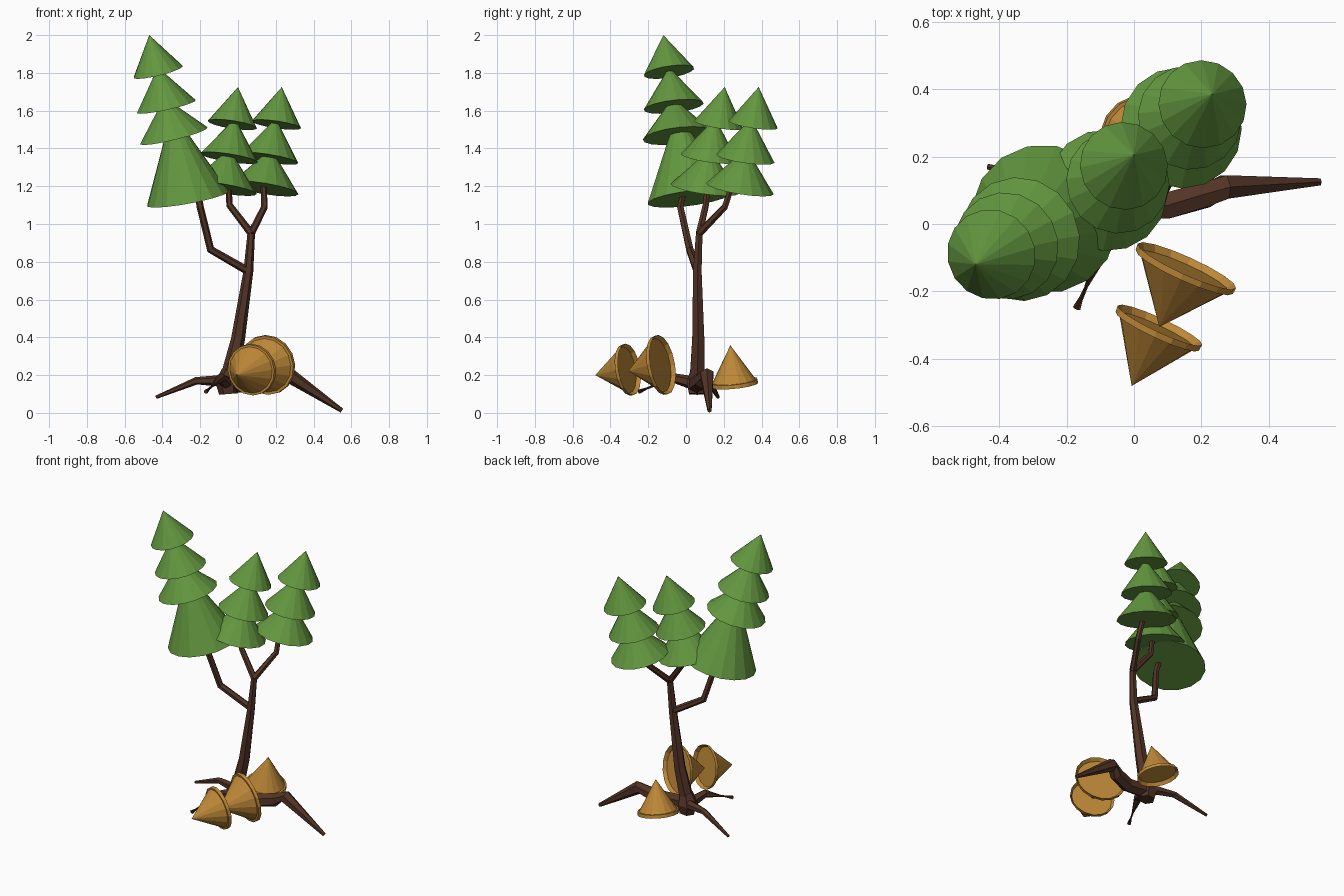
import bpy, bmesh
from math import cos, sin, tau
from mathutils import Vector

if "Cube" in bpy.data.objects:
    bpy.data.objects.remove(bpy.data.objects["Cube"], do_unlink=True)


def material(name, rgb):
    m = bpy.data.materials.new(name)
    m.use_nodes = True
    m.diffuse_color = (*rgb, 1)
    bsdf = next(n for n in m.node_tree.nodes if n.type == 'BSDF_PRINCIPLED')
    bsdf.inputs["Base Color"].default_value = (*rgb, 1)
    bsdf.inputs["Roughness"].default_value = 0.9
    return m


GREEN = material("leaf green", (0.125, 0.31, 0.05))
BROWN = material("bark brown", (0.085, 0.034, 0.019))
ORANGE = material("cone orange", (0.52, 0.25, 0.04))


def finish(bm, name, mat):
    bmesh.ops.recalc_face_normals(bm, faces=bm.faces)
    mesh = bpy.data.meshes.new(name)
    bm.to_mesh(mesh)
    bm.free()
    mesh.materials.append(mat)
    obj = bpy.data.objects.new(name, mesh)
    bpy.context.collection.objects.link(obj)
    return obj


def cone(name, mat, base, apex, radius, hole=0):
    """Flat-sided cone from a base centre to a tip, optionally with a pit in the base."""
    base, apex = Vector(base), Vector(apex)
    axis = apex - base
    turn = axis.to_track_quat('Z', 'Y')
    bm = bmesh.new()
    ring = [bm.verts.new(base + turn @ Vector((radius * cos(tau * i / 16), radius * sin(tau * i / 16), 0)))
            for i in range(16)]
    tip = bm.verts.new(apex)
    for a, b in zip(ring, ring[1:] + ring[:1]):
        bm.faces.new((a, b, tip))
    bottom = bm.faces.new(ring[::-1])
    if hole:
        bmesh.ops.inset_region(bm, faces=[bottom], thickness=radius - hole)
        bmesh.ops.inset_region(bm, faces=[bottom], thickness=0.002)
        bmesh.ops.translate(bm, verts=bottom.verts, vec=axis * 0.1)
    return finish(bm, name, mat)


def limb(name, path, radii, sides=6):
    """Tapering faceted tube along a path."""
    pts = [Vector(p) for p in path]
    bm = bmesh.new()
    rings = []
    for i, p in enumerate(pts):
        along = pts[min(i + 1, len(pts) - 1)] - pts[max(i - 1, 0)]
        ref = Vector((0, 1, 0)) if abs(along.normalized().y) < 0.9 else Vector((1, 0, 0))
        u = along.cross(ref).normalized()
        v = along.cross(u).normalized()
        rings.append([bm.verts.new(p + radii[i] * (u * cos(tau * k / sides) + v * sin(tau * k / sides)))
                      for k in range(sides)])
    for lo, hi in zip(rings, rings[1:]):
        for k in range(sides):
            n = (k + 1) % sides
            bm.faces.new((lo[k], lo[n], hi[n], hi[k]))
    bm.faces.new(rings[0])
    bm.faces.new(rings[-1])
    return finish(bm, name, BROWN)


# Trunk and branches
fork_low, fork_high = (.055, .06, .75), (.07, .07, .95)
limb("trunk", [(-.06, .06, .13), (-.045, .06, .2), (0, .065, .39), fork_low, fork_high],
     [.05, .045, .037, .026, .02])
limb("right_branch", [fork_low, (-.145, .02, .865), (-.2, -.03, 1.09), (-.215, -.01, 1.18)],
     [.022, .021, .019, .017])
limb("middle_branch", [fork_high, (-.045, .105, 1.1), (-.05, .115, 1.22)], [.02, .018, .016])
limb("left_branch", [fork_high, (.14, .205, 1.09), (.135, .25, 1.22)], [.02, .018, .016])

# Roots
limb("left_root", [(-.07, .06, .16), (.1, .055, .15), (.21, .085, .17), (.27, .11, .2), (.55, .125, .012)],
     [.05, .045, .042, .04, .012])
limb("right_root", [(-.03, .06, .15), (-.1, .09, .17), (-.22, .12, .17), (-.433, .17, .083)],
     [.045, .03, .02, .009])
limb("front_root", [(-.05, .07, .15), (-.09, -.07, .185), (-.17, -.25, .112)], [.04, .026, .012])
limb("root_crown", [(-.05, .06, .1), (-.055, .06, .16), (-.045, .06, .23)], [.05, .065, .04])

# Foliage tiers, each as base centre, tip, radius
crowns = {
    "right_foliage": [((-.265, .015, 1.135), (-.35, -.045, 1.6), .222),
                      ((-.34, -.045, 1.467), (-.39, -.07, 1.67), .185),
                      ((-.38, -.065, 1.622), (-.425, -.09, 1.83), .16),
                      ((-.423, -.09, 1.805), (-.47, -.12, 2.0), .135)],
    "middle_foliage": [((-.08, .1, 1.187), (-.045, .13, 1.4), .182),
                       ((-.048, .125, 1.35), (-.015, .155, 1.56), .155),
                       ((-.03, .172, 1.526), (0, .205, 1.725), .132)],
    "left_foliage": [((.14, .285, 1.187), (.175, .32, 1.4), .182),
                     ((.165, .315, 1.347), (.2, .345, 1.56), .156),
                     ((.203, .355, 1.526), (.232, .385, 1.725), .132)],
}
for name, tiers in crowns.items():
    for i, (base, tip, r) in enumerate(tiers):
        cone(f"{name}_{i + 1}", GREEN, base, tip, r)

# Fallen cones around the roots
cone("front_cone", ORANGE, (.077, -.3, .23), (-.007, -.48, .2), .138, .02)
cone("middle_cone", ORANGE, (.157, -.124, .255), (.075, -.305, .222), .16, .022)
cone("back_cone", ORANGE, (.025, .256, .148), (.06, .235, .358), .128, .018)
